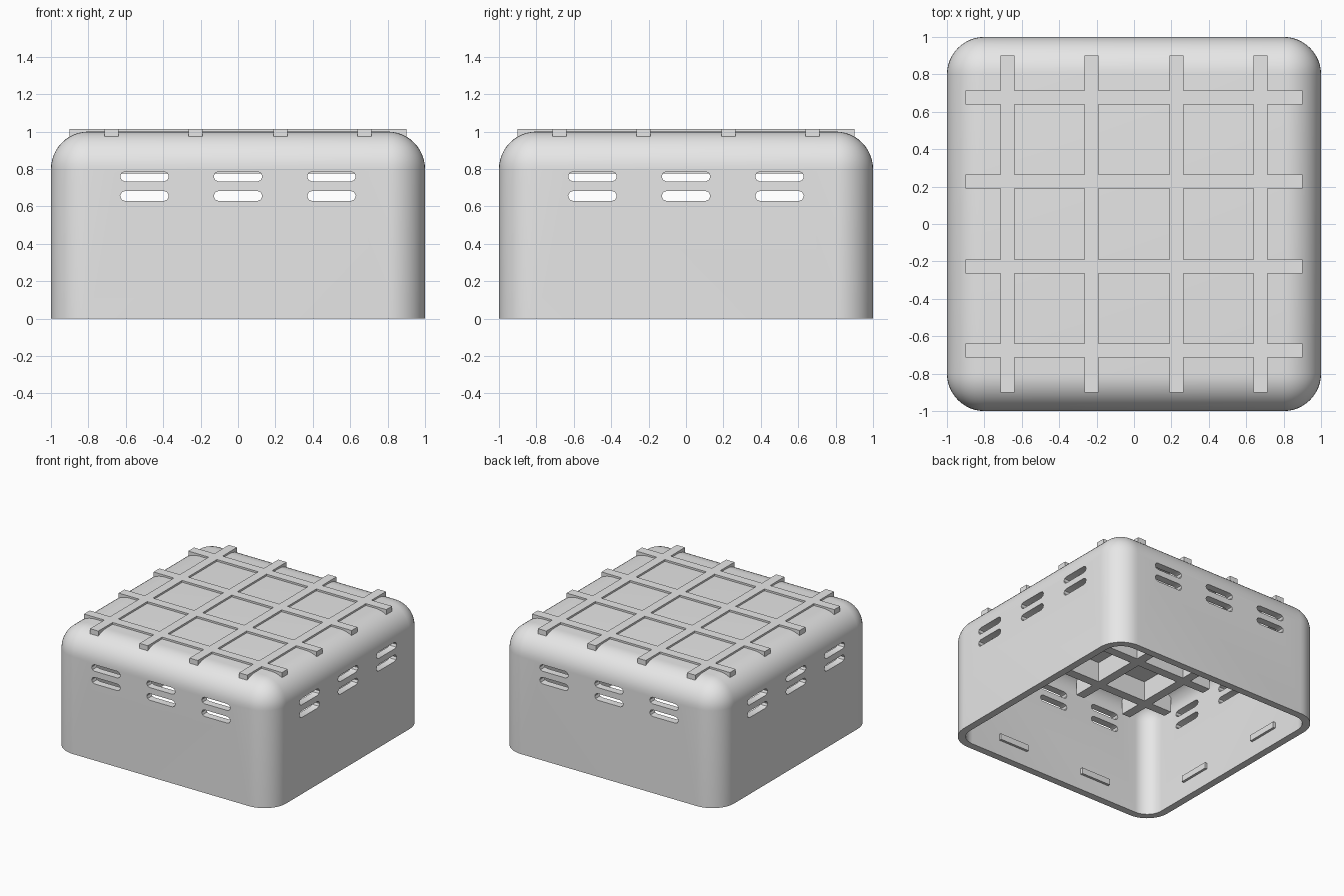
import bpy, bmesh, math
from mathutils import Matrix, Vector

if "Cube" in bpy.data.objects:
    bpy.data.objects.remove(bpy.data.objects["Cube"])

WALL = 0.06       # shell thickness
RADIUS = 0.2      # outer rounding

grey = bpy.data.materials.new("light grey")
grey.diffuse_color = (0.8, 0.8, 0.8, 1)
grey.use_nodes = True
grey.node_tree.nodes["Principled BSDF"].inputs["Base Color"].default_value = grey.diffuse_color


def finish(name, bm):
    """Turn a bmesh into a scene object."""
    bmesh.ops.recalc_face_normals(bm, faces=bm.faces[:])
    mesh = bpy.data.meshes.new(name)
    bm.to_mesh(mesh)
    bm.free()
    mesh.materials.append(grey)
    obj = bpy.data.objects.new(name, mesh)
    bpy.context.collection.objects.link(obj)
    return obj


def add_box(bm, centre, size):
    mat = Matrix.Translation(centre) @ Matrix.Diagonal((*size, 1))
    bmesh.ops.create_cube(bm, size=1, matrix=mat)


def rounded_block(name, half, z0, z1, radius):
    """Block with rounded sides and top, flat at the bottom."""
    bm = bmesh.new()
    add_box(bm, (0, 0, (z0 + z1) / 2), (2 * half, 2 * half, z1 - z0))
    edges = [e for e in bm.edges if max(v.co.z for v in e.verts) > z0 + 0.01]
    bmesh.ops.bevel(bm, geom=edges, offset=radius, offset_type='OFFSET',
                    segments=12, profile=0.5, affect='EDGES', clamp_overlap=False)
    return finish(name, bm)


def combine(target, tool, operation):
    """Apply a boolean and remove the tool object."""
    tool.hide_render = True
    mod = target.modifiers.new("combine", 'BOOLEAN')
    mod.operation, mod.object, mod.solver = operation, tool, 'EXACT'
    bpy.ops.object.select_all(action='DESELECT')
    bpy.context.view_layer.objects.active = target
    target.select_set(True)
    bpy.ops.object.modifier_apply(modifier=mod.name)
    bpy.data.objects.remove(tool)


def add_slot(bm, x, z, turn):
    """Long round-ended prism through one wall."""
    r, reach = 0.027, 0.103
    ring = []
    for side, start in ((1, -90), (-1, 90)):
        for i in range(5):
            a = math.radians(start + 45 * i)
            ring.append((x + side * reach + r * math.cos(a), z + r * math.sin(a)))
    front = [bm.verts.new(turn @ Vector((px, -1.1, pz))) for px, pz in ring]
    back = [bm.verts.new(turn @ Vector((px, -0.85, pz))) for px, pz in ring]
    bm.faces.new(front)
    bm.faces.new(back[::-1])
    n = len(ring)
    for i in range(n):
        j = (i + 1) % n
        bm.faces.new((front[i], back[i], back[j], front[j]))


turns = [Matrix.Rotation(math.radians(90 * k), 4, 'Z') for k in range(4)]

# Hollow rounded housing, open underneath
housing = rounded_block("housing", 1.0, 0.0, 1.0, RADIUS)
cavity = rounded_block("cavity_cutter", 1.0 - WALL, -0.2, 1.0 - WALL, RADIUS - WALL)
combine(housing, cavity, 'DIFFERENCE')

# Two rows of three vent slots in every wall
bm = bmesh.new()
for turn in turns:
    for x in (-0.5, 0, 0.5):
        for z in (0.656, 0.76):
            add_slot(bm, x, z, turn)
combine(housing, finish("slot_cutter", bm), 'DIFFERENCE')
bpy.ops.object.shade_smooth_by_angle(angle=math.radians(30))

# Crossed ribs that pass through the top
bars = []
for name, along_x in (("rib_lattice", True), ("cross_ribs", False)):
    bm = bmesh.new()
    for p in (-0.677, -0.227, 0.227, 0.677):
        if along_x:
            add_box(bm, (0, p, 0.895), (1.8, 0.075, 0.24))
        else:
            add_box(bm, (p, 0, 0.895), (0.075, 1.8, 0.24))
    bars.append(finish(name, bm))
combine(bars[0], bars[1], 'UNION')

# Small catches on the inner walls near the rim
bm = bmesh.new()
for turn in turns:
    for x in (-0.4, 0.4):
        add_box(bm, turn @ Vector((x, -1 + WALL + 0.005, 0.155)),
                (0.27, 0.03, 0.05) if abs(turn[0][0]) > 0.5 else (0.03, 0.27, 0.05))
finish("inner_catches", bm)
